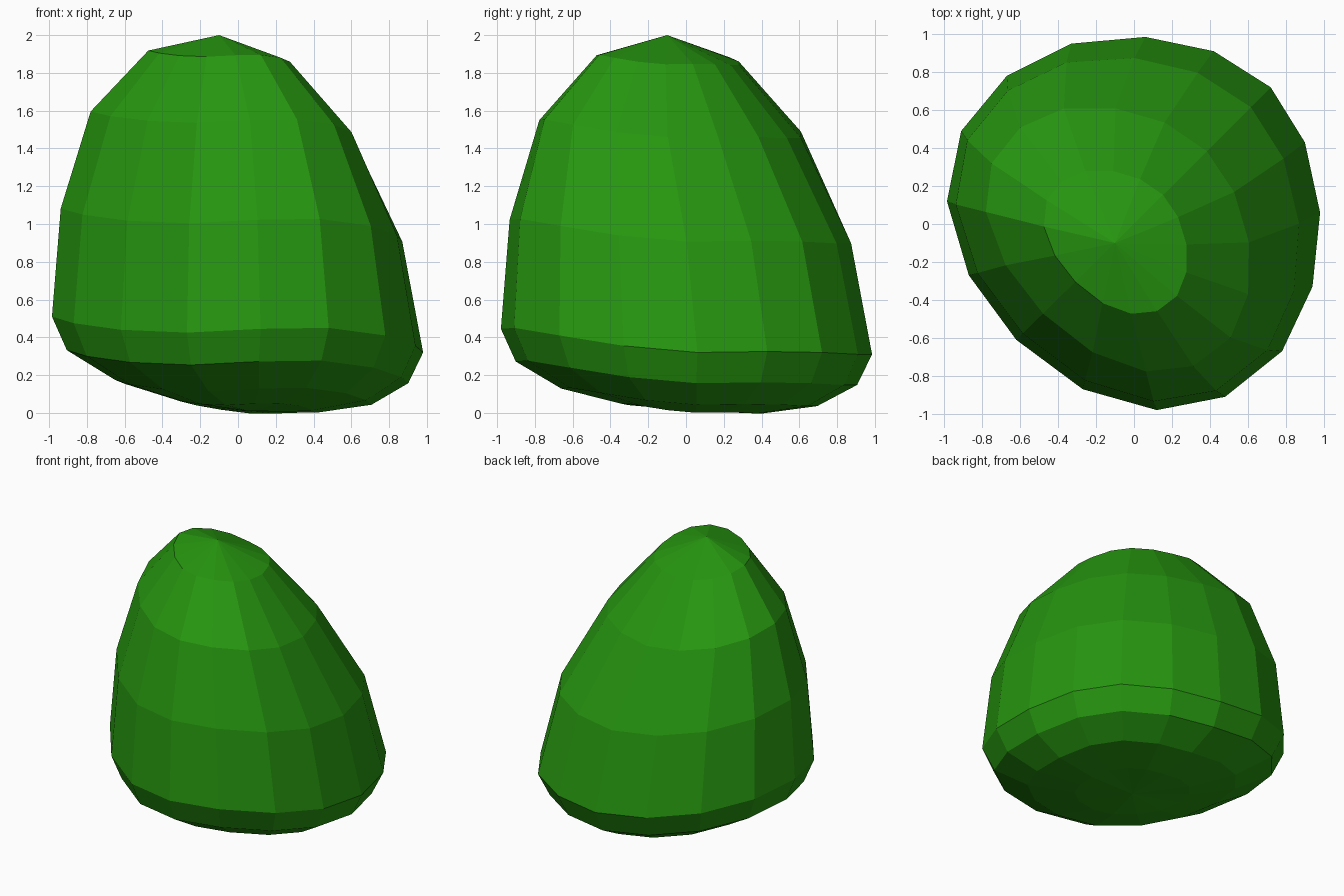
import bpy, bmesh
from mathutils import Vector

if "Cube" in bpy.data.objects:
    bpy.data.objects.remove(bpy.data.objects["Cube"])

# Widest ring of the mound, counter-clockwise: x, y, z
WIDEST = [
    (.98, .06, .32), (.90, .43, .325), (.72, .72, .32), (.42, .91, .31),
    (.06, .985, .31), (-.33, .95, .36), (-.67, .78, .42), (-.91, .49, .48),
    (-.985, .12, .51), (-.87, -.27, .475), (-.62, -.61, .44), (-.27, -.87, .425),
    (.12, -.98, .445), (.48, -.91, .45), (.78, -.67, .41), (.94, -.33, .355),
]
MID_Z = .41

# Rings bottom to top: centre x, centre y, height, scale, diagonal stretch, cross stretch
RINGS = [
    (.04, .03, .035, .38, 1, 1),
    (.03, .015, .105, .69, 1, 1),
    (.0, .0, .24, .92, 1, 1),
    (.0, .0, .41, 1, 1, 1),
    (-.03, -.03, .99, .924, .97, 1.02),
    (-.08, -.08, 1.525, .707, .91, 1.08),
    (-.095, -.095, 1.88, .383, .90, 1.09),
]
BOTTOM, APEX = (.05, .04, .01), (-.1, -.1, 2.0)

bm = bmesh.new()


def make_ring(cx, cy, cz, scale, diag, cross):
    ring = []
    for x, y, z in WIDEST:
        d, c = (x + y) / 2 * diag, (x - y) / 2 * cross
        ring.append(bm.verts.new(Vector((cx, cy, cz)) + scale * Vector((d + c, d - c, z - MID_Z))))
    return ring


# Leaning faceted body: stacked rings closed by fans
rings = [make_ring(*r) for r in RINGS]
n = len(WIDEST)
bottom, apex = bm.verts.new(BOTTOM), bm.verts.new(APEX)
for i in range(n):
    j = (i + 1) % n
    for lo, hi in zip(rings, rings[1:]):
        bm.faces.new((lo[i], lo[j], hi[j], hi[i]))
    bm.faces.new((rings[-1][i], rings[-1][j], apex))
    bm.faces.new((rings[0][j], rings[0][i], bottom))
bmesh.ops.recalc_face_normals(bm, faces=bm.faces)

mesh = bpy.data.meshes.new("bush")
bm.to_mesh(mesh)
bm.free()
bush = bpy.data.objects.new("bush", mesh)
bpy.context.collection.objects.link(bush)

# Leaf green
green = bpy.data.materials.new("leaf_green")
green.diffuse_color = (.02, .31, .005, 1)
green.use_nodes = True
green.node_tree.nodes["Principled BSDF"].inputs["Base Color"].default_value = green.diffuse_color
mesh.materials.append(green)
